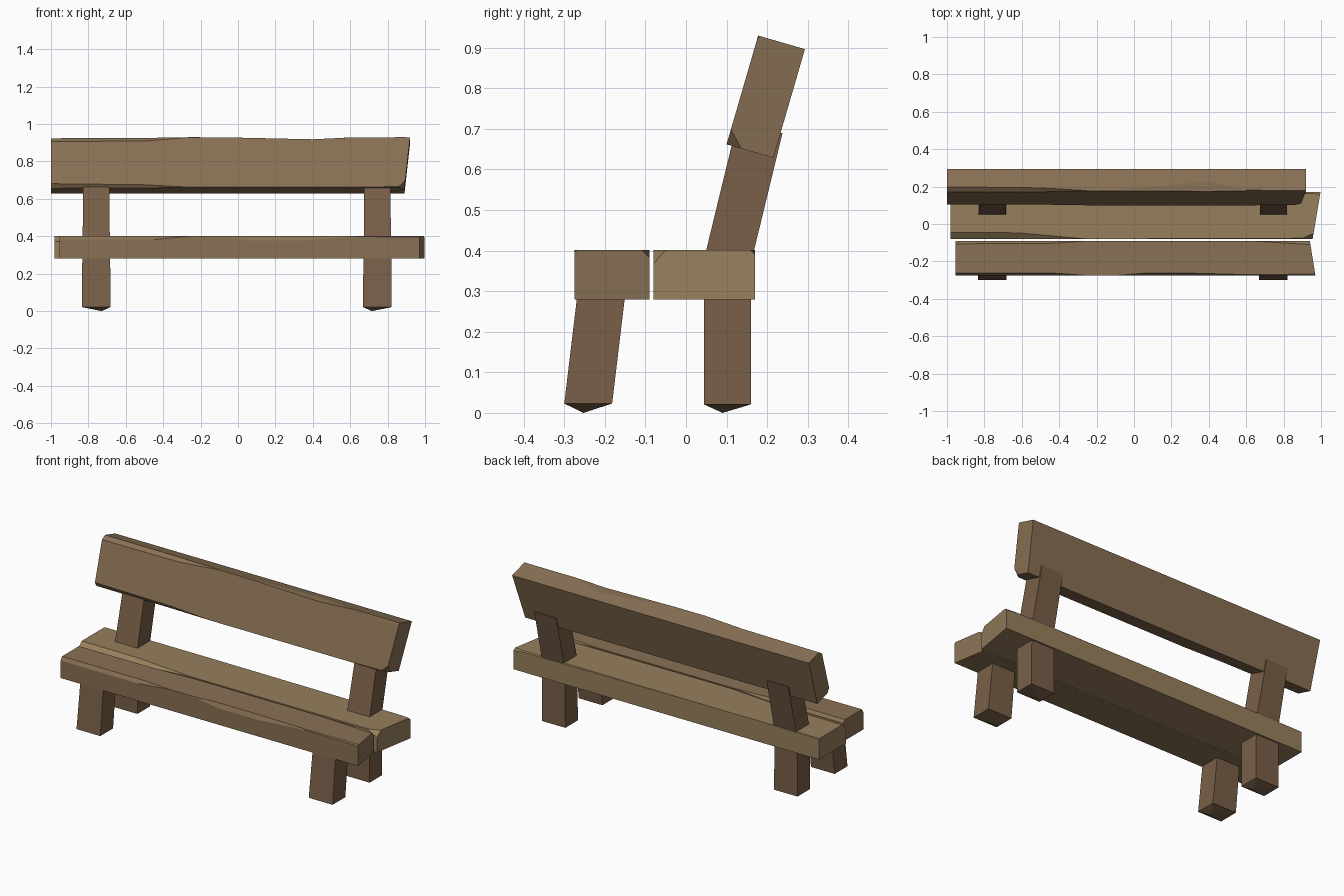
import bpy, bmesh
from math import sin, cos, radians

if "Cube" in bpy.data.objects:
    bpy.data.objects.remove(bpy.data.objects["Cube"])


def material(name, rgb):
    m = bpy.data.materials.new(name)
    m.diffuse_color = (*rgb, 1)
    m.use_nodes = True
    m.node_tree.nodes["Principled BSDF"].inputs["Base Color"].default_value = m.diffuse_color
    return m


LIGHT = material("light_wood", (0.31, 0.215, 0.11))
MID = material("mid_wood", (0.25, 0.165, 0.09))
DARK = material("dark_wood", (0.19, 0.115, 0.065))


def loft(name, rings, mat, tip=None):
    """Skin a row of rings; close the first ring with a tip point if given."""
    bm = bmesh.new()
    vr = [[bm.verts.new(p) for p in r] for r in rings]
    n = len(vr[0])
    for a, b in zip(vr, vr[1:]):
        for i in range(n):
            j = (i + 1) % n
            bm.faces.new((a[i], a[j], b[j], b[i]))
    if tip:
        t = bm.verts.new(tip)
        for i in range(n):
            bm.faces.new((vr[0][i], vr[0][(i + 1) % n], t))
    else:
        bm.faces.new(vr[0])
    bm.faces.new(vr[-1])
    bmesh.ops.remove_doubles(bm, verts=bm.verts, dist=0.0005)
    bmesh.ops.recalc_face_normals(bm, faces=bm.faces)
    me = bpy.data.meshes.new(name)
    bm.to_mesh(me)
    bm.free()
    me.materials.append(mat)
    ob = bpy.data.objects.new(name, me)
    bpy.context.collection.objects.link(ob)
    return ob


def plank(name, y0, z0, tilt, T, H, stations, mat):
    """Station: x, end slant over depth, end slant over height,
    front-bottom cut, front-top cut (depth, height), back-top cut."""
    s, c = sin(radians(tilt)), cos(radians(tilt))
    rings = []
    for x, du, dv, fb, fu, fv, bt in stations:
        prof = [(0, fb), (fb, 0), (T, 0), (T, H - bt), (T - bt, H),
                (fu, H), (0, H - fv)]
        rings.append([(x + du * u / T + dv * v / H,
                       y0 + u * c + v * s, z0 - u * s + v * c)
                      for u, v in prof])
    return loft(name, rings, mat)


# hewn planks
plank("seat_back_plank", -0.08, 0.28, 0, 0.25, 0.122, [
    (-0.98, 0, 0, 0, 0.035, 0.03, 0.004),
    (-0.62, 0, 0, 0, 0.033, 0.025, 0),
    (-0.25, 0, 0, 0, 0, 0, 0),
    (0.90, 0.04, 0, 0, 0.004, 0.004, 0.006),
    (0.955, 0.042, 0, 0, 0.03, 0.035, 0.012)], LIGHT)
plank("seat_front_plank", -0.275, 0.28, 0, 0.185, 0.122, [
    (-0.955, 0, 0, 0, 0.012, 0.02, 0.016),
    (-0.45, 0, 0, 0, 0.014, 0.02, 0.014),
    (-0.25, 0, 0, 0, 0, 0, 0.001),
    (-0.08, 0, 0, 0, 0.001, 0.002, 0),
    (0.05, 0, 0, 0, 0.012, 0.026, 0),
    (0.32, 0, 0, 0, 0.012, 0.026, 0),
    (0.62, 0, 0, 0, 0.004, 0.004, 0),
    (0.97, -0.03, 0, 0, 0.008, 0.006, 0.02)], MID)
plank("backrest", 0.10, 0.662, 16.2, 0.12, 0.279, [
    (-1.0, 0, 0, 0.02, 0.022, 0.024, 0),
    (-0.5, 0, 0, 0.014, 0.016, 0.022, 0),
    (-0.25, 0, 0, 0, 0.001, 0.001, 0),
    (-0.05, 0, 0, 0, 0.006, 0.002, 0),
    (0.40, 0, 0, 0, 0.055, 0.012, 0),
    (0.60, 0, 0, 0, 0.003, 0.002, 0),
    (0.86, 0, 0.035, 0.004, 0.002, 0.008, 0),
    (0.89, 0, 0.03, 0.038, 0.003, 0.012, 0)], MID)


# legs and posts, both sides
def beam(name, xc, bottom, top, w, d, mat, pointed=True):
    (yb, zb), (yt, zt) = bottom, top

    def ring(y, z, k):
        return [(xc - w * k, y - d, z), (xc + w * k, y - d, z),
                (xc + w * k, y + d, z), (xc - w * k, y + d, z)]
    side = 1 if xc < 0 else -1
    tip = (xc + side * 0.03, yb - 0.012, 0.0) if pointed else None
    loft(name, [ring(yb, zb, 1), ring(yt, zt, 0.96)], mat, tip)


for label, xc in (("left", -0.758), ("right", 0.745)):
    beam(label + "_front_leg", xc, (-0.241, 0.023), (-0.203, 0.34), 0.077, 0.059, DARK)
    beam(label + "_rear_leg", xc, (0.102, 0.021), (0.102, 0.34), 0.076, 0.058, DARK)
    beam(label + "_back_post", xc, (0.094, 0.34), (0.179, 0.69), 0.073, 0.059, DARK, False)
